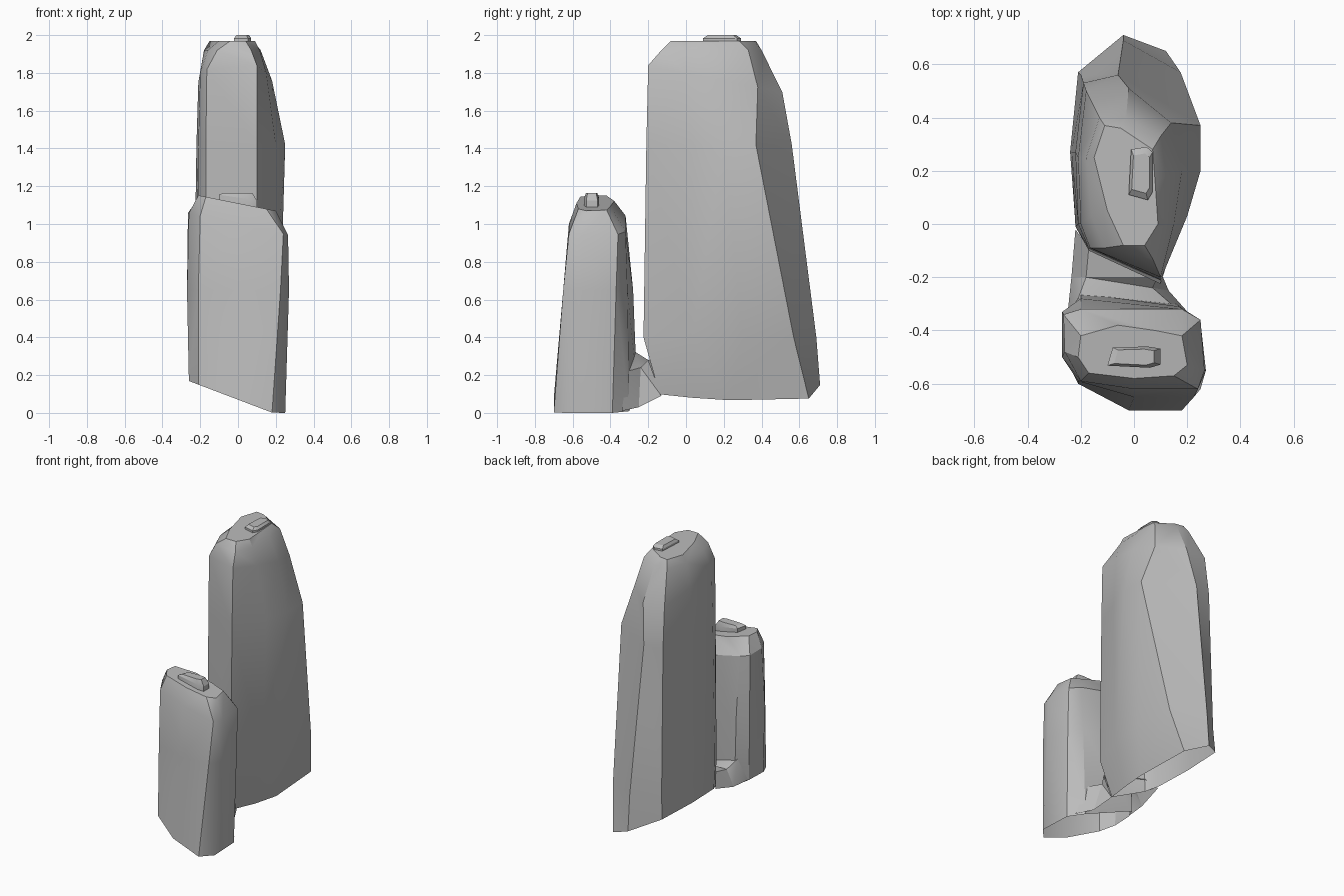
import bpy, bmesh, math

cube = bpy.data.objects.get("Cube")
if cube:
    bpy.data.objects.remove(cube, do_unlink=True)

# One plain stone colour
stone = bpy.data.materials.new("grey_stone")
stone.use_nodes = True
colour = (0.5, 0.5, 0.5, 1.0)
stone.diffuse_color = colour
stone.node_tree.nodes["Principled BSDF"].inputs["Base Color"].default_value = colour


def ring(outline, height, fall_x=0.0, fall_y=0.0, lowest=0.0):
    """Lift a flat outline to a height that falls towards +x and +y."""
    return [(x, y, max(lowest, height - fall_x * x - fall_y * y)) for x, y in outline]


def skin(name, rows, closed=True):
    """Skin rows of points; closed rows become an open-bottomed, capped shell."""
    bm = bmesh.new()
    stack = [[bm.verts.new(point) for point in row] for row in rows]
    count = len(stack[0])
    for low, high in zip(stack, stack[1:]):
        for i in range(count if closed else count - 1):
            j = (i + 1) % count
            bm.faces.new((low[i], low[j], high[j], high[i]))
    if closed:
        bm.faces.new(stack[-1])
    bmesh.ops.triangulate(bm, faces=bm.faces[:], quad_method='SHORT_EDGE')
    mesh = bpy.data.meshes.new(name)
    bm.to_mesh(mesh)
    bm.free()
    mesh.materials.append(stone)
    obj = bpy.data.objects.new(name, mesh)
    bpy.context.collection.objects.link(obj)
    bpy.ops.object.select_all(action='DESELECT')
    obj.select_set(True)
    bpy.context.view_layer.objects.active = obj
    bpy.ops.object.shade_smooth_by_angle(angle=math.radians(30))


def knob(name, centre, half_size, bottom, top, fall_x=0.0):
    """Small chipped block with a narrower top."""
    cx, cy = centre
    hx, hy = half_size
    corners = [(-1, -0.8), (0.6, -1), (1, -0.7), (1, 0.8), (0.5, 1), (-0.8, 0.9)]

    def outline(scale):
        return [(cx + u * hx * scale, cy + v * hy * scale) for u, v in corners]
    skin(name, [ring(outline(1), bottom, fall_x),
                ring(outline(1), (bottom + 2 * top) / 3, fall_x),
                ring(outline(0.75), top)])


# Tall rear pillar: outlines run from the front corner anticlockwise
skin("tall_pillar", [
    ring([(-.17, -.09), (.07, -.14), (.11, .03), (.14, .23), (.12, .65),
          (-.04, .71), (-.21, .57), (-.24, .27), (-.22, 0)],
         0.13, fall_x=0.45, lowest=0.06),
    ring([(-.17, -.1), (.1, -.225), (.18, .03), (.22, .3), (.175, .57),
          (-.04, .69), (-.2, .56), (-.235, .27), (-.22, -.01)], 0.4),
    ring([(-.17, -.09), (.1, -.21), (.2, .03), (.25, .2), (.25, .37),
          (-.06, .56), (-.19, .53), (-.22, .27), (-.21, 0)], 1.42),
    ring([(-.165, -.09), (.1, -.2), (.15, 0), (.18, .2), (.14, .38),
          (-.02, .51), (-.18, .5), (-.21, .25), (-.2, 0)], 1.8, fall_y=0.2),
    ring([(-.11, -.09), (.07, -.13), (.115, 0), (.12, .18), (.1, .33),
          (-.03, .4), (-.13, .4), (-.18, .25), (-.16, .03)], 1.92),
    ring([(-.04, -.08), (.04, -.08), (.09, 0), (.08, .15), (.07, .28),
          (-.05, .36), (-.11, .37), (-.15, .25), (-.1, .05)], 1.97),
])
knob("tall_pillar_knob", (.025, .19), (.045, .1), 1.95, 2.0)

# Short front pillar
skin("short_pillar", [
    ring([(-.26, -.5), (-.21, -.6), (-.02, -.7), (.18, -.7), (.25, -.62),
          (.24, -.39), (.16, -.3), (-.2, -.26), (-.25, -.35)], 0.07, fall_x=0.38),
    ring([(-.27, -.5), (-.21, -.59), (0, -.65), (.225, -.65), (.27, -.55),
          (.25, -.37), (.17, -.31), (-.2, -.28), (-.27, -.33)], 0.65),
    ring([(-.26, -.48), (-.2, -.59), (0, -.62), (.24, -.62), (.265, -.55),
          (.25, -.36), (.18, -.32), (-.2, -.32), (-.265, -.34)], 1.0, fall_x=0.22),
    ring([(-.21, -.5), (-.17, -.56), (0, -.58), (.15, -.57), (.2, -.53),
          (.18, -.42), (.08, -.4), (-.06, -.38), (-.2, -.42)], 1.11, fall_x=0.2),
])
knob("short_pillar_knob", (0, -.5), (.1, .04), 1.09, 1.165, 0.15)

# Low saddle of rock joining the pillars: sections from front to back
skin("joining_saddle", [
    [(-.25, -.34, .17), (-.21, -.28, .33), (.15, -.31, .22), (.21, -.34, .01)],
    [(-.235, -.2, .17), (-.18, -.2, .28), (.07, -.24, .24), (.13, -.25, .03)],
    [(-.22, -.02, .22), (-.17, -.09, .3), (.09, -.2, .28), (.08, -.13, .09)],
], closed=False)
